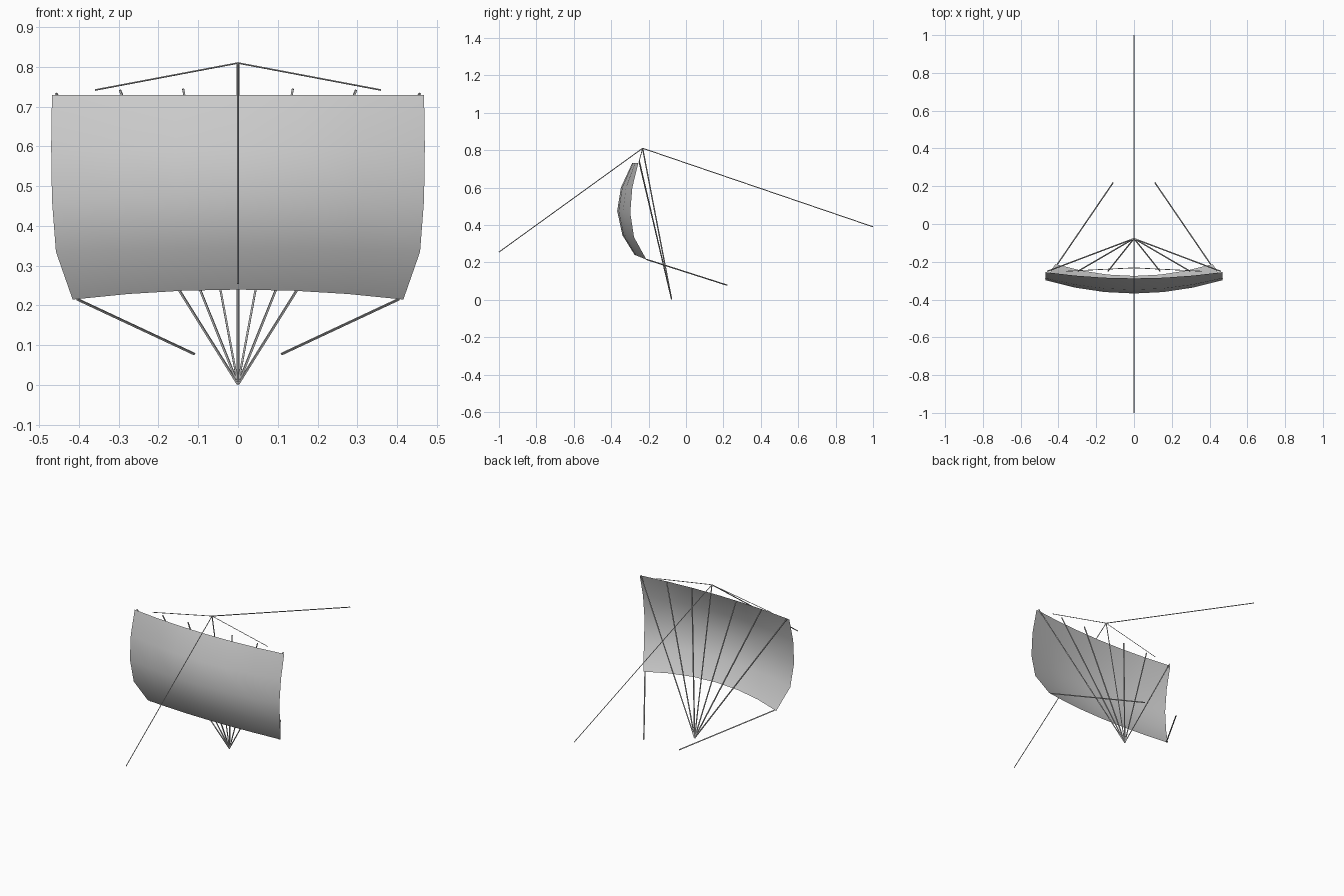
import bpy, bmesh, math
from mathutils import Vector

if "Cube" in bpy.data.objects:
    bpy.data.objects.remove(bpy.data.objects["Cube"])


def finish(bm, name, smooth):
    me = bpy.data.meshes.new(name)
    bm.to_mesh(me)
    bm.free()
    for p in me.polygons:
        p.use_smooth = smooth
    ob = bpy.data.objects.new(name, me)
    bpy.context.collection.objects.link(ob)
    return ob


def rope(name, a, b, r, sides=4):
    """Thin straight tube from a to b."""
    a, b = Vector(a), Vector(b)
    bm = bmesh.new()
    bmesh.ops.create_cone(bm, cap_ends=True, segments=sides, radius1=r,
                          radius2=r, depth=(b - a).length)
    ob = finish(bm, name, False)
    ob.location = (a + b) / 2
    ob.rotation_mode = 'QUATERNION'
    ob.rotation_quaternion = (b - a).to_track_quat('Z', 'Y')
    return ob


# Billowed sail: per row, half width, edge (y, z), centre (y, z)
rows = [
    (0.468, (-0.255, 0.730), (-0.288, 0.730)),
    (0.470, (-0.287, 0.600), (-0.348, 0.600)),
    (0.468, (-0.298, 0.465), (-0.368, 0.475)),
    (0.458, (-0.278, 0.335), (-0.340, 0.345)),
    (0.416, (-0.212, 0.215), (-0.275, 0.240)),
]
COLS = 6
bm = bmesh.new()
grid = []
for w, edge, mid in rows:
    line = []
    for i in range(COLS + 1):
        u = 2 * i / COLS - 1
        y, z = (m + (e - m) * u * u for e, m in zip(edge, mid))
        line.append(bm.verts.new((w * u, y, z)))
    grid.append(line)
for top, low in zip(grid, grid[1:]):
    for i in range(COLS):
        bm.faces.new((top[i], low[i], low[i + 1], top[i + 1]))
finish(bm, "sail", True)

# Rigging
peak = (0, -0.232, 0.81)
foot = (0, -0.077, 0.002)
rope("centre_shroud", foot, peak, 0.0035)
rope("fore_stay", peak, (0, -1, 0.255), 0.0025)
rope("back_stay", peak, (0, 1, 0.39), 0.0025)
for s, side in ((-1, "left"), (1, "right")):
    for x, z in ((0.138, 0.745), (0.297, 0.742), (0.458, 0.734)):
        rope("shroud_" + side, foot, (s * x, -0.25, z), 0.0035)
    rope("lift_" + side, peak, (s * 0.36, -0.25, 0.742), 0.002)
    rope("sheet_" + side, (s * 0.405, -0.212, 0.216), (s * 0.11, 0.22, 0.078), 0.0035)
